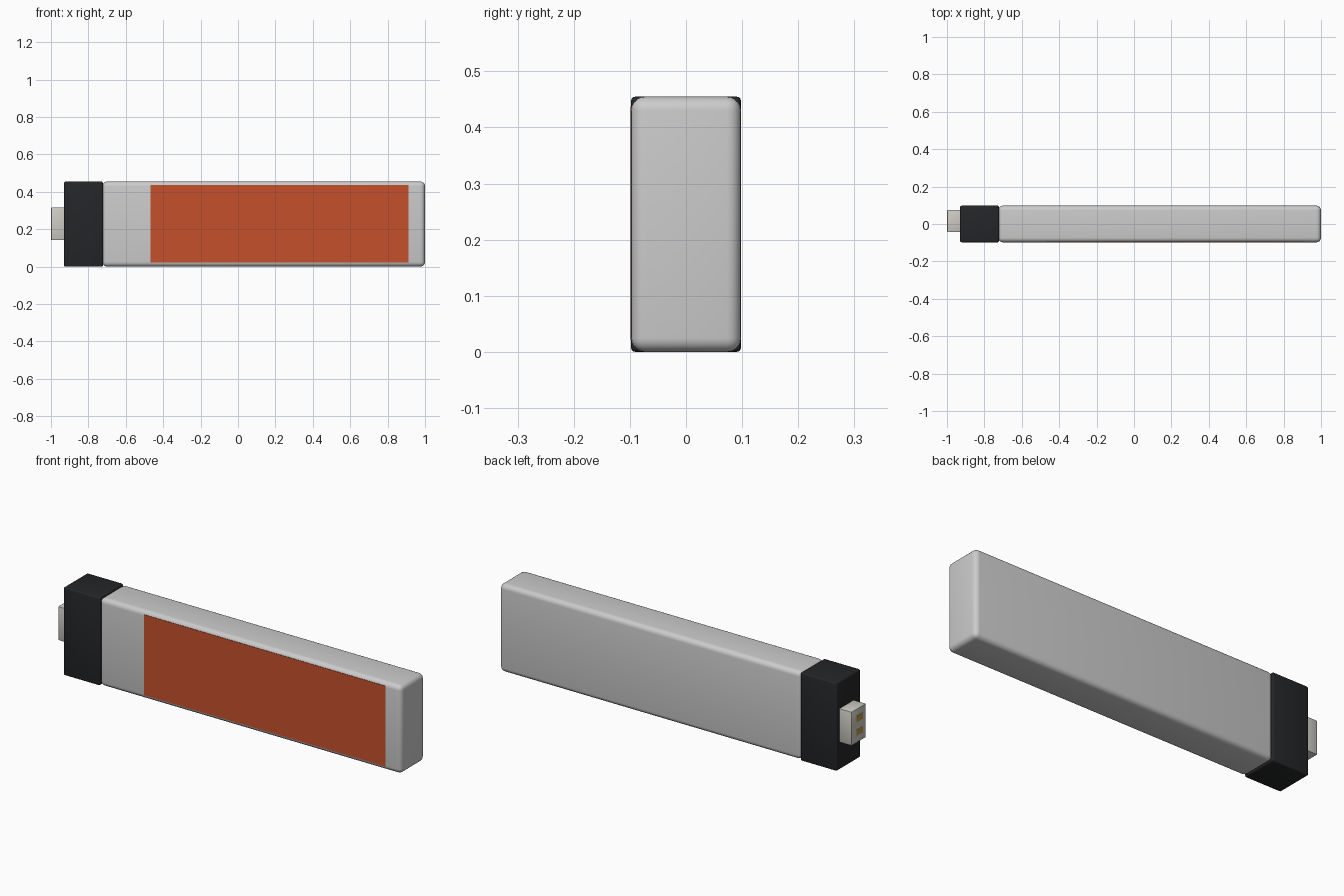
import bpy

if "Cube" in bpy.data.objects:
    bpy.data.objects.remove(bpy.data.objects["Cube"])

H = 0.455          # overall height
W = 0.098          # half thickness


def material(name, rgb):
    m = bpy.data.materials.new(name)
    m.diffuse_color = (*rgb, 1)
    m.use_nodes = True
    m.node_tree.nodes["Principled BSDF"].inputs["Base Color"].default_value = m.diffuse_color
    return m


def box(name, lo, hi, mat=None, bevel=0.0, segments=4):
    """Box between two corners, with optionally rounded edges."""
    centre = [(a + b) / 2 for a, b in zip(lo, hi)]
    bpy.ops.mesh.primitive_cube_add(size=1, location=centre)
    o = bpy.context.object
    o.name = name
    o.scale = [b - a for a, b in zip(lo, hi)]
    bpy.ops.object.transform_apply(location=False, rotation=False, scale=True)
    if mat:
        o.data.materials.append(mat)
    if bevel:
        mod = o.modifiers.new("rounded_edges", 'BEVEL')
        mod.width, mod.segments = bevel, segments
        bpy.ops.object.modifier_apply(modifier=mod.name)
        bpy.ops.object.shade_smooth_by_angle()
    return o


orange = material("orange", (0.56, 0.08, 0.025))
black = material("black", (0.018, 0.019, 0.021))
metal = material("pale_metal", (0.62, 0.60, 0.55))
gold = material("gold", (0.50, 0.32, 0.06))

# Main casing with soft edges
box("casing", (-0.725, -W, 0), (1, W, H), bevel=0.025, segments=5)

# Thin label on the front
box("label", (-0.468, -W - 0.001, 0.021), (0.912, -W + 0.006, 0.437), orange)

# Dark end cap
box("end_cap", (-0.93, -W, 0), (-0.722, W, H), black, bevel=0.008, segments=3)

# Plug, set slightly towards the back
box("plug", (-0.999, -0.043, 0.142), (-0.92, 0.075, 0.316), metal, bevel=0.003, segments=2)

# Pair of contacts on the plug face
for i, side in enumerate((-1, 1)):
    z = 0.229 + side * 0.035
    box(f"contact_{i + 1}", (-1, -0.016, z - 0.016), (-0.99, 0.036, z + 0.016), gold)
